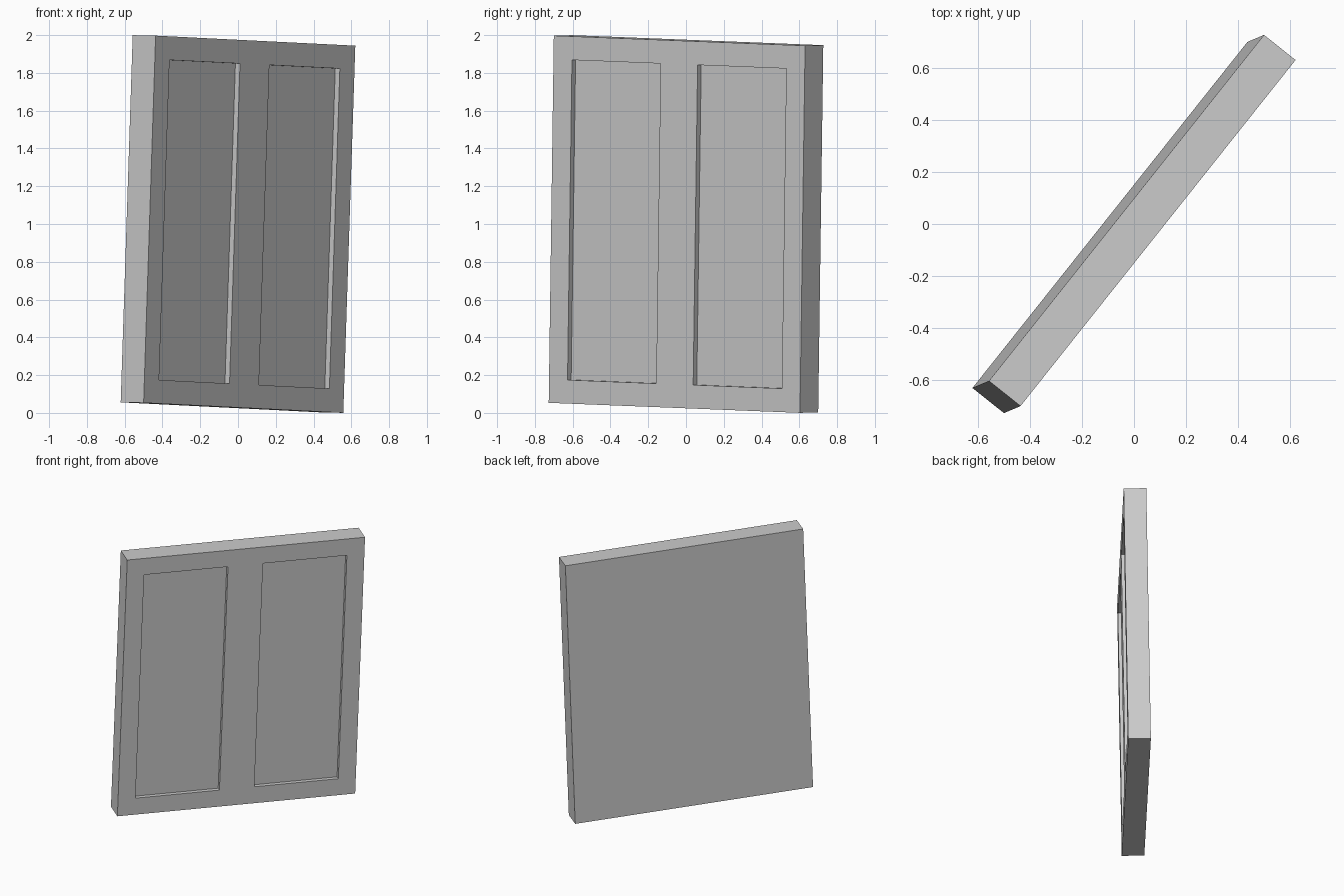
import bpy, bmesh
from mathutils import Vector, Matrix

cube = bpy.data.objects.get("Cube")
if cube:
    bpy.data.objects.remove(cube, do_unlink=True)

WIDTH, THICK, HEIGHT = 1.70, 0.155, 1.945
MARGIN, GAP, DEPTH = 0.125, 0.25, 0.031

# Plain grey finish
grey = bpy.data.materials.new("grey")
grey.use_nodes = True
grey.diffuse_color = (0.6, 0.6, 0.6, 1)
grey.node_tree.nodes["Principled BSDF"].inputs["Base Color"].default_value = (0.6, 0.6, 0.6, 1)

# Solid slab
bm = bmesh.new()
bmesh.ops.create_cube(bm, size=1)
bmesh.ops.scale(bm, vec=(WIDTH, THICK, HEIGHT), verts=bm.verts)


def front_faces():
    return [f for f in bm.faces if f.normal.y < -0.9]


def cut(point, normal):
    """Slice only the front of the slab along a plane."""
    faces = front_faces()
    edges = {e for f in faces for e in f.edges}
    verts = {v for f in faces for v in f.verts}
    bmesh.ops.bisect_plane(bm, geom=faces + list(edges) + list(verts),
                           plane_co=point, plane_no=normal)
    bm.normal_update()


# Outline the two panels on the front
bm.normal_update()
outer, top = WIDTH / 2 - MARGIN, HEIGHT / 2 - MARGIN
for x in (-outer, -GAP / 2, GAP / 2, outer):
    cut((x, 0, 0), (1, 0, 0))
for z in (-top, top):
    cut((0, 0, z), (0, 0, 1))

# Sink the panels
panels = []
for f in front_faces():
    c = f.calc_center_median()
    if GAP / 2 < abs(c.x) < outer and abs(c.z) < top:
        panels.append(f)
sunk = bmesh.ops.extrude_face_region(bm, geom=panels)["geom"]
bmesh.ops.translate(bm, vec=(0, DEPTH, 0),
                    verts=[g for g in sunk if isinstance(g, bmesh.types.BMVert)])
bmesh.ops.delete(bm, geom=[f for f in panels if f.is_valid], context="FACES")
bmesh.ops.recalc_face_normals(bm, faces=bm.faces)

mesh = bpy.data.meshes.new("door_panel")
bm.to_mesh(mesh)
bm.free()
mesh.materials.append(grey)
door = bpy.data.objects.new("door_panel", mesh)
bpy.context.collection.objects.link(door)

# Turn and lean the door
across = Vector((1.057, 1.33, -0.053)).normalized()
up = Vector((0.062, 0.025, 1.942))
up = (up - across * up.dot(across)).normalized()
back = up.cross(across)
door.matrix_world = Matrix.Translation((0, 0, 1)) @ Matrix((across, back, up)).transposed().to_4x4()
